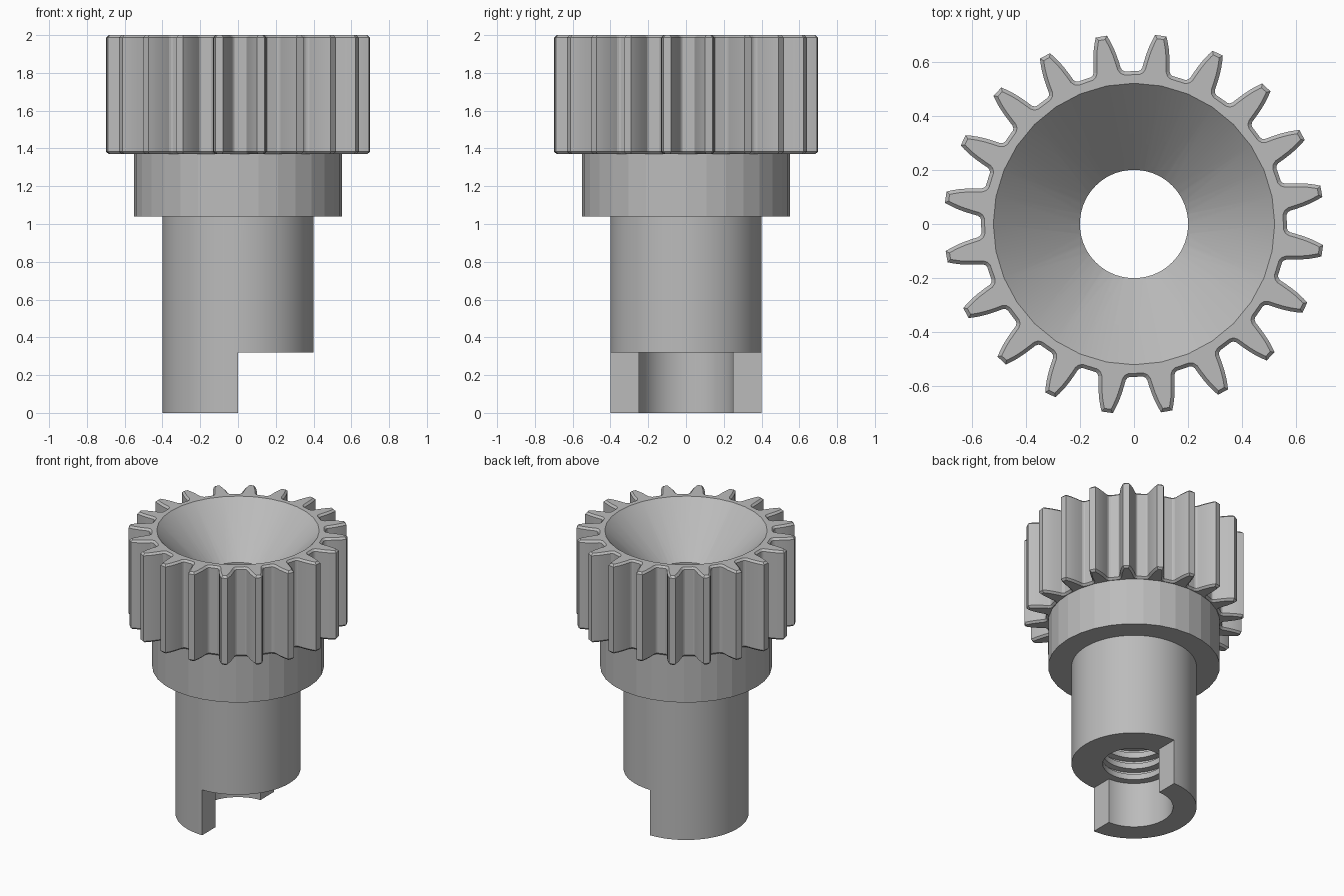
import bpy, bmesh, math
from mathutils import Vector

cube = bpy.data.objects.get("Cube")
if cube:
    bpy.data.objects.remove(cube, do_unlink=True)

steel = bpy.data.materials.new("plain grey")
steel.use_nodes = True
GREY = (0.5, 0.5, 0.5, 1)
steel.diffuse_color = GREY
steel.node_tree.nodes["Principled BSDF"].inputs["Base Color"].default_value = GREY


def finish(name, bm):
    bmesh.ops.recalc_face_normals(bm, faces=bm.faces[:])
    mesh = bpy.data.meshes.new(name)
    bm.to_mesh(mesh)
    bm.free()
    mesh.materials.append(steel)
    obj = bpy.data.objects.new(name, mesh)
    bpy.context.collection.objects.link(obj)
    return obj


def loft(name, rings):
    """Closed solid through a stack of matching point rings."""
    bm = bmesh.new()
    loops = [[bm.verts.new(p) for p in ring] for ring in rings]
    n = len(loops[0])
    for a, b in zip(loops, loops[1:]):
        for i in range(n):
            j = (i + 1) % n
            bm.faces.new((a[i], a[j], b[j], b[i]))
    bm.faces.new(loops[0][::-1])
    bm.faces.new(loops[-1])
    return finish(name, bm)


def turned(name, profile, sides):
    """Solid of revolution from (radius, height) pairs."""
    turn = [math.tau * i / sides for i in range(sides)]
    return loft(name, [[(r * math.cos(t), r * math.sin(t), z) for t in turn]
                       for r, z in profile])


def box(name, x0, x1, y0, y1, z0, z1):
    return loft(name, [[(x0, y0, z), (x1, y0, z), (x1, y1, z), (x0, y1, z)]
                       for z in (z0, z1)])


def activate(obj):
    bpy.ops.object.select_all(action='DESELECT')
    obj.select_set(True)
    bpy.context.view_layer.objects.active = obj


def cut(obj, cutter):
    activate(obj)
    mod = obj.modifiers.new("cut", 'BOOLEAN')
    mod.operation = 'DIFFERENCE'
    mod.solver = 'EXACT'
    mod.object = cutter
    bpy.ops.object.modifier_apply(modifier=mod.name)


# Toothed head: one tooth flank, mirrored and repeated around the axis
TEETH, START = 20, math.radians(9.9)
FLANK = [(0.565, 0.064), (0.569, 0.056), (0.578, 0.051), (0.60, 0.048),
         (0.63, 0.043), (0.66, 0.036), (0.685, 0.028), (0.703, 0.021)]
tooth = [(r, -w) for r, w in FLANK] + [(r, w) for r, w in reversed(FLANK)]
outline = []
for k in range(TEETH):
    a = START + math.tau * k / TEETH
    for r, w in tooth:
        t = a + math.asin(w / r)
        outline.append(Vector((r * math.cos(t), r * math.sin(t))))


def shrunk(points, d):
    """Move a counter-clockwise outline inward by d."""
    result = []
    for i, p in enumerate(points):
        u = (p - points[i - 1]).normalized()
        v = (points[(i + 1) % len(points)] - p).normalized()
        nu, nv = Vector((-u.y, u.x)), Vector((-v.y, v.x))
        result.append(p + (nu + nv) * d / (1 + nu.dot(nv)))
    return result


inner = shrunk(outline, 0.013)
Z0, Z1, CH = 1.37, 2.0, 0.013
gear = loft("gear_head", [[(p.x, p.y, z) for p in pts] for pts, z in
                          ((inner, Z0), (outline, Z0 + CH),
                           (outline, Z1 - CH), (inner, Z1))])

# Collar and shaft
collar = turned("collar", [(0.55, 1.04), (0.55, Z0)], 32)
shaft = turned("shaft", [(0.4, 0), (0.4, 1.04)], 72)

# Bore with ring grooves, funnel mouth and half-round drive notch
bore_profile = [(0.25, -0.1), (0.25, 0.32), (0.2, 0.3201)]
for k in range(8):
    z = 0.36 + 0.08 * k
    bore_profile += [(0.2, z), (0.24, z + 0.005), (0.24, z + 0.035), (0.2, z + 0.04)]
bore_profile.append((0.2, 1.75))
bore = turned("bore_cutter", bore_profile, 72)
funnel = turned("funnel_cutter", [(0.15, 1.63), (0.57, 2.05)], 32)
notch = box("notch_cutter", 0, 1, -1, 1, -0.5, 0.32)

for part in (gear, collar, shaft):
    cut(part, bore)
cut(gear, funnel)
cut(shaft, notch)
for helper in (bore, funnel, notch):
    bpy.data.objects.remove(helper, do_unlink=True)

for part in (gear, collar, shaft):
    activate(part)
    bpy.ops.object.shade_smooth_by_angle(angle=math.radians(10))
